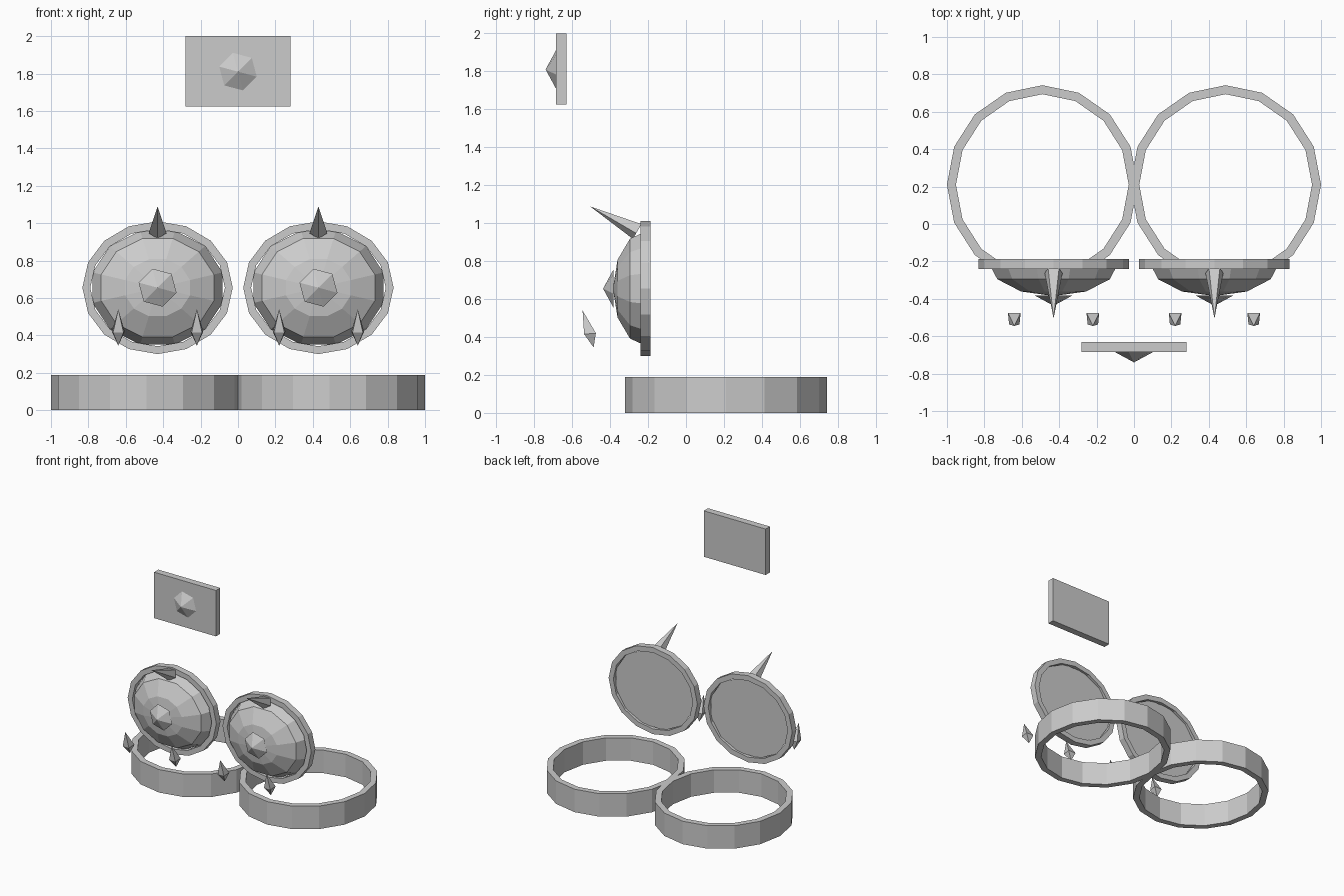
import bpy, bmesh
from math import sin, cos, pi, radians
from mathutils import Vector

if "Cube" in bpy.data.objects:
    bpy.data.objects.remove(bpy.data.objects["Cube"])


def finish(name, bm):
    bmesh.ops.recalc_face_normals(bm, faces=bm.faces[:])
    me = bpy.data.meshes.new(name)
    bm.to_mesh(me)
    bm.free()
    ob = bpy.data.objects.new(name, me)
    bpy.context.collection.objects.link(ob)
    return ob


def loop(bm, n, centre, u, v, turn=0.0):
    """Ellipse of n vertices with half-axes u and v."""
    c, u, v = Vector(centre), Vector(u), Vector(v)
    return [bm.verts.new(c + u * cos(turn + 2 * pi * i / n) + v * sin(turn + 2 * pi * i / n))
            for i in range(n)]


def bridge(bm, a, b):
    n = len(a)
    for i in range(n):
        bm.faces.new((a[i], a[(i + 1) % n], b[(i + 1) % n], b[i]))


def fan(bm, a, tip):
    t = bm.verts.new(tip)
    for i in range(len(a)):
        bm.faces.new((a[i], a[(i + 1) % len(a)], t))


def band(name, centre, u, v, depth, wall):
    """Faceted 16-sided hoop with a rectangular section."""
    bm = bmesh.new()
    u, v, c, d = Vector(u), Vector(v), Vector(centre), Vector(depth)
    ui, vi = u * (1 - wall / u.length), v * (1 - wall / v.length)
    ls = [loop(bm, 16, c, u, v), loop(bm, 16, c + d, u, v),
          loop(bm, 16, c + d, ui, vi), loop(bm, 16, c, ui, vi)]
    for i in range(4):
        bridge(bm, ls[i], ls[(i + 1) % 4])
    return finish(name, bm)


def spike(name, sides, base, tip, u, v, turn):
    bm = bmesh.new()
    a = loop(bm, sides, base, u, v, turn)
    bm.faces.new(a)
    fan(bm, a, tip)
    return finish(name, bm)


def stud(name, x, y, z):
    return spike(name, 6, (x, y, z), (x, y - 0.055, z),
                 (0.105, 0, 0), (0, 0, 0.105), radians(45))


def dome(name, x, z):
    """Half of a flattened 12-sided sphere, closed at the back."""
    bm = bmesh.new()
    y, depth = -0.205, 0.18
    prev = None
    for deg in (0, 30, 60):
        k = cos(radians(deg))
        cur = loop(bm, 12, (x, y - depth * sin(radians(deg)), z),
                   (0.36 * k, 0, 0), (0, 0, 0.315 * k), radians(15))
        if prev:
            bridge(bm, prev, cur)
        else:
            bm.faces.new(cur)
        prev = cur
    fan(bm, prev, (x, y - depth, z))
    return finish(name, bm)


def small_spike(name, x):
    bm = bmesh.new()
    pts = [(0, -0.545, 0.54), (0, -0.487, 0.345)]
    for s in (-1, 1):
        pts += [(s * 0.034, -0.475, 0.42), (s * 0.028, -0.537, 0.415)]
    for px, py, pz in pts:
        bm.verts.new((x + px, py, pz))
    bmesh.ops.convex_hull(bm, input=bm.verts[:])
    return finish(name, bm)


for side, s in (("left", -1), ("right", 1)):
    x, z = s * 0.43, 0.655
    # belt hoop lying on the ground
    band(f"ground_hoop_{side}", (s * 0.49, 0.21, 0), (0.51, 0, 0), (0, 0.532, 0),
         (0, 0, 0.188), 0.048)
    # upright rim, domed plate and central stud
    band(f"dome_rim_{side}", (x, -0.187, z), (0.402, 0, 0), (0, 0, 0.355),
         (0, -0.053, 0), 0.042)
    dome(f"dome_{side}", x, z)
    stud(f"dome_stud_{side}", x, -0.382, z)
    # long spike at the top of the dome
    spike(f"top_spike_{side}", 5, (x, -0.255, 0.96), (x, -0.505, 1.088),
          (0.05, 0, 0), (0, 0.025, 0.043), radians(-90))
    # small spikes in front of the lower edge
    for tag, dx in (("a", -0.21), ("b", 0.21)):
        small_spike(f"small_spike_{side}_{tag}", x + dx)

# floating forehead plate with its stud
bm = bmesh.new()
bmesh.ops.create_cube(bm, size=1)
for v in bm.verts:
    v.co = Vector((v.co.x * 0.56, v.co.y * 0.055 - 0.658, v.co.z * 0.376 + 1.812))
finish("front_plate", bm)
stud("plate_stud", 0, -0.685, 1.81)
